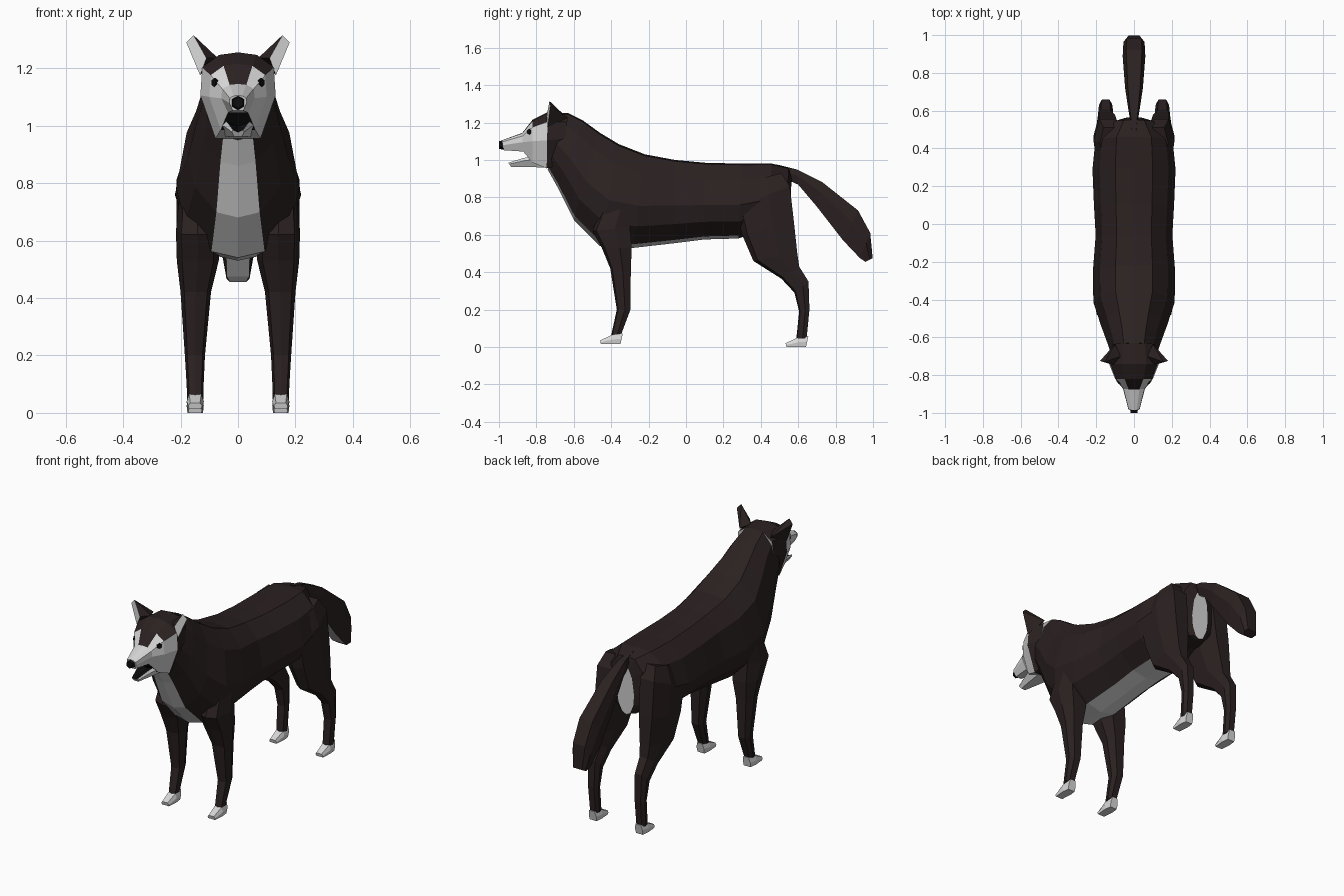
import bpy
import bmesh
from mathutils import Matrix, Vector
from mathutils.bvhtree import BVHTree

cube = bpy.data.objects.get("Cube")
if cube:
    bpy.data.objects.remove(cube)


def make_material(name, colour):
    mat = bpy.data.materials.new(name)
    mat.use_nodes = True
    mat.diffuse_color = (*colour, 1)
    mat.node_tree.nodes["Principled BSDF"].inputs["Base Color"].default_value = (*colour, 1)
    return mat


MATERIALS = [
    make_material("dark brown fur", (.024, .015, .015)),
    make_material("pale fur", (.68, .68, .68)),
    make_material("black", (.004, .004, .004)),
]
DARK, PALE, BLACK = range(len(MATERIALS))


def finish(name, bm, mirror=False):
    """Turn a bmesh into a flat shaded object, optionally mirrored left to right."""
    bmesh.ops.recalc_face_normals(bm, faces=bm.faces[:])
    mesh = bpy.data.meshes.new(name)
    bm.to_mesh(mesh)
    bm.free()
    for mat in MATERIALS:
        mesh.materials.append(mat)
    obj = bpy.data.objects.new(name, mesh)
    bpy.context.collection.objects.link(obj)
    if mirror:
        modifier = obj.modifiers.new("Mirror", 'MIRROR')
        modifier.use_mirror_merge = False
    return obj


def loft(name, sections, half, paint, centre=None, mirror=False):
    """Skin rings. A section is (start y, start z, end y, end z, half width, centre x);
    half is the ring's outline as (width share, share of the way from start to end)."""
    outline = half + [(-u, t) for u, t in reversed(half[1:-1])]
    count = len(outline)
    bm = bmesh.new()
    rings = []
    for section in sections:
        ya, za, yb, zb, width = section[:5]
        middle = section[5] if len(section) > 5 else centre or 0
        rings.append([bm.verts.new((middle + width * u, ya + (yb - ya) * t, za + (zb - za) * t))
                      for u, t in outline])
    for segment, (first, second) in enumerate(zip(rings, rings[1:])):
        for k in range(count):
            n = (k + 1) % count
            face = bm.faces.new((first[k], first[n], second[n], second[k]))
            face.material_index = paint(segment, min(k, count - 1 - k))
    for segment, ring in ((-1, rings[0]), (len(rings) - 1, rings[-1])):
        bm.faces.new(ring).material_index = paint(segment, -1)
    return finish(name, bm, mirror)


def plain(index):
    return lambda segment, band: index


# Torso and neck, with a pale throat, chest, belly and rump patch
torso_sections = [
    (-.63, 1.25, -.74, .95, .12),
    (-.55, 1.21, -.69, .86, .142),
    (-.46, 1.145, -.6, .68, .175),
    (-.36, 1.085, -.46, .54, .215),
    (-.22, 1.03, -.28, .53, .218),
    (-.06, 1.0, -.06, .555, .203),
    (.1, .985, .1, .575, .212),
    (.3, .98, .28, .58, .22),
    (.46, .98, .42, .63, .205),
    (.55, .96, .53, .62, .12),
    (.565, .9, .55, .62, .055),
]
torso_half = [(0, 0), (.45, .015), (.83, .2), (1, .55), (.86, .77), (.43, .96), (0, 1)]


def torso_paint(segment, band):
    under = band == 5 and segment < 7
    rump = segment == len(torso_sections) - 1
    return PALE if under or rump else DARK


loft("torso", torso_sections, torso_half, torso_paint)

# Head with dark crown, pale cheeks and muzzle, black mouth lining
head_sections = [
    (-.63, 1.25, -.66, .98, .115),
    (-.74, 1.255, -.745, .955, .131),
    (-.82, 1.215, -.82, .985, .1),
    (-.875, 1.145, -.87, 1.045, .058),
    (-.985, 1.105, -.975, 1.052, .03),
]
head_half = [(0, 0), (.5, .03), (.95, .17), (1, .5), (.6, 1), (0, 1)]


def head_paint(segment, band):
    if segment == 2 and band == 4:
        return BLACK
    first_pale_band = {0: 6, 1: 2, 2: 1}.get(segment, -1)
    return PALE if band >= first_pale_band else DARK


head = loft("head", head_sections, head_half, head_paint)

# Lower jaw
loft("lower_jaw", [
    (-.76, 1.03, -.75, .96, .075),
    (-.87, 1.01, -.86, .962, .045),
    (-.95, .985, -.935, .962, .022),
], [(0, .35), (.8, 0), (1, .3), (.6, 1), (0, 1)],
    lambda segment, band: BLACK if band == 0 else PALE)

# Nose
bm = bmesh.new()
bmesh.ops.create_cone(bm, cap_ends=True, segments=6, radius1=.027, radius2=.02, depth=.03,
                      matrix=Matrix.Translation((0, -.985, 1.08)) @ Matrix.Rotation(1.5708, 4, 'X'))
for face in bm.faces:
    face.material_index = BLACK
finish("nose", bm)

# Eyes lie flat on the cheeks
tree = BVHTree.FromPolygons([v.co for v in head.data.vertices],
                            [p.vertices[:] for p in head.data.polygons])
spot, normal, _, _ = tree.ray_cast(Vector((.082, -2, 1.15)), Vector((0, 1, 0)))
bm = bmesh.new()
turn = normal.to_track_quat('Z', 'Y').to_matrix().to_4x4()
bmesh.ops.create_cone(bm, cap_ends=True, segments=6, radius1=.017, radius2=.014, depth=.008,
                      matrix=Matrix.Translation(spot) @ turn)
for face in bm.faces:
    face.material_index = BLACK
finish("eyes", bm, mirror=True)

# Ears with pale fronts
bm = bmesh.new()
inner, front, outer, back, tip, side = [bm.verts.new(p) for p in (
    (.07, -.7, 1.235), (.11, -.745, 1.235), (.132, -.74, 1.175),
    (.1, -.635, 1.225), (.155, -.73, 1.315), (.18, -.725, 1.29))]
bm.faces.new((front, outer, side, tip)).material_index = PALE
for corners in ((inner, front, tip), (inner, tip, back), (tip, side, back),
                (side, outer, back), (inner, back, outer, front)):
    bm.faces.new(corners).material_index = DARK
finish("ears", bm, mirror=True)

# Tail with pale underside
loft("tail", [
    (.49, .975, .55, .89, .015),
    (.59, .95, .6, .868, .028),
    (.73, .88, .7, .75, .047),
    (.92, .73, .84, .57, .06),
    (.985, .61, .93, .475, .056),
    (.998, .475, .96, .455, .04),
], [(0, 0), (.7, 0), (1, .4), (.7, 1), (0, 1)],
    lambda segment, band: PALE if band == 3 else DARK)

# Legs
leg_half = [(0, 0), (.75, .1), (1, .6), (.6, 1), (0, 1)]
loft("front_legs", [
    (-.42, .82, -.27, .8, .055, .145),
    (-.5, .62, -.3, .64, .076, .14),
    (-.45, .53, -.29, .53, .073, .14),
    (-.405, .42, -.295, .42, .053, .147),
    (-.37, .2, -.297, .2, .035, .15),
    (-.4, .062, -.345, .072, .028, .149),
], leg_half, plain(DARK), mirror=True)
loft("hind_legs", [
    (.32, .88, .51, .93, .05, .13),
    (.265, .74, .555, .86, .076, .138),
    (.3, .6, .578, .66, .071, .143),
    (.36, .46, .595, .5, .052, .15),
    (.51, .365, .605, .43, .042, .15),
    (.58, .29, .655, .35, .036, .15),
    (.605, .19, .66, .2, .032, .15),
    (.59, .045, .645, .045, .028, .149),
], leg_half, plain(DARK), mirror=True)

# Paws share one shape, shifted to each pair of legs
for name, shift, rise in (("front_paws", 0, .015), ("hind_paws", .992, 0)):
    loft(name, [
        (shift - .338, rise + .058, shift - .35, rise, .024),
        (shift - .395, rise + .05, shift - .39, rise, .03),
        (shift - .46, rise + .02, shift - .455, rise, .024),
    ], [(0, 0), (.7, 0), (1, .5), (.9, 1), (0, 1)], plain(PALE), centre=.149, mirror=True)
